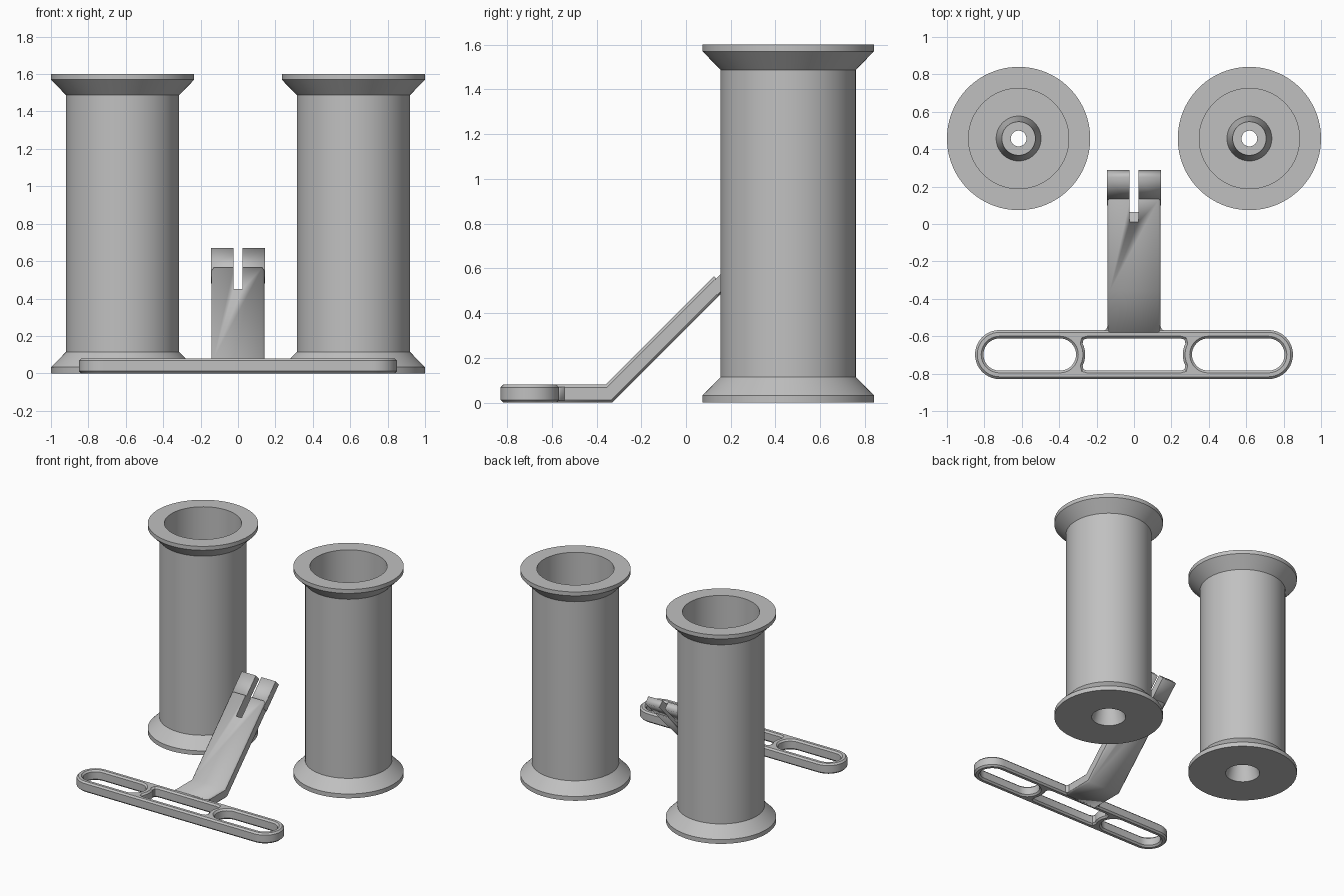
import bpy, bmesh
from math import sin, cos, pi, radians
from mathutils import Matrix, Vector

if "Cube" in bpy.data.objects:
    bpy.data.objects.remove(bpy.data.objects["Cube"])

GREY = (0.53, 0.53, 0.53, 1)
mat = bpy.data.materials.new("plain grey")
mat.use_nodes = True
mat.diffuse_color = GREY
mat.node_tree.nodes["Principled BSDF"].inputs["Base Color"].default_value = GREY


def select(ob):
    bpy.ops.object.select_all(action="DESELECT")
    ob.select_set(True)
    bpy.context.view_layer.objects.active = ob


def smooth(ob):
    select(ob)
    bpy.ops.object.shade_smooth_by_angle(angle=radians(25))


def finish(name, bm):
    bmesh.ops.remove_doubles(bm, verts=bm.verts, dist=0.0002)
    bmesh.ops.recalc_face_normals(bm, faces=bm.faces)
    me = bpy.data.meshes.new(name)
    bm.to_mesh(me)
    bm.free()
    me.materials.append(mat)
    ob = bpy.data.objects.new(name, me)
    bpy.context.collection.objects.link(ob)
    return ob


def lathe(name, profile, x, y):
    """Revolve a closed (radius, z) profile about a vertical axis."""
    bm = bmesh.new()
    vs = [bm.verts.new((r, 0, z)) for r, z in profile]
    es = [bm.edges.new((vs[i - 1], vs[i])) for i in range(len(vs))]
    bmesh.ops.spin(bm, geom=vs + es, cent=(0, 0, 0), axis=(0, 0, 1),
                   angle=2 * pi, steps=96, use_merge=True)
    bmesh.ops.translate(bm, verts=bm.verts, vec=(x, y, 0))
    ob = finish(name, bm)
    smooth(ob)
    return ob


def plate(name, outlines, thickness, chamfer, matrix):
    """Extrude outlines (inner ones become holes) with chamfered rims."""
    cu = bpy.data.curves.new(name, "CURVE")
    cu.dimensions, cu.fill_mode = "2D", "BOTH"
    cu.extrude = thickness / 2 - chamfer
    cu.bevel_depth, cu.bevel_resolution, cu.offset = chamfer, 0, -chamfer
    for pts in outlines:
        sp = cu.splines.new("POLY")
        sp.points.add(len(pts) - 1)
        for p, (a, b) in zip(sp.points, pts):
            p.co = (a, b, 0, 1)
        sp.use_cyclic_u = True
    tmp = bpy.data.objects.new(name + "_outline", cu)
    bpy.context.collection.objects.link(tmp)
    bpy.context.view_layer.update()
    me = bpy.data.meshes.new_from_object(
        tmp.evaluated_get(bpy.context.evaluated_depsgraph_get()))
    bm = bmesh.new()
    bm.from_mesh(me)
    bm.transform(matrix)
    bpy.data.objects.remove(tmp)
    bpy.data.curves.remove(cu)
    bpy.data.meshes.remove(me)
    return finish(name, bm)


def arc(cx, cy, r, start, end, steps=20):
    angles = [radians(start + (end - start) * i / steps) for i in range(steps + 1)]
    return [(cx + r * cos(a), cy + r * sin(a)) for a in angles]


def stadium(x0, x1, y, r):
    return arc(x1, y, r, -90, 90) + arc(x0, y, r, 90, 270)


# Two hollow flanged spools with a conical hub in the floor
spool = [(.042, .3), (.12, 0), (.383, 0), (.383, .033), (.302, .115),
         (.302, 1.487), (.383, 1.57), (.383, 1.6), (.268, 1.6),
         (.268, .04), (.12, .04), (.09, .3)]
for side, sx in (("left", 1), ("right", -1)):
    lathe(side + "_spool", spool, sx * .617, .457)

# Slotted base bar with rounded ends
BAR_Y = -.698
half = [(.25, -.086), (.27, -.08)] + arc(.396, 0, .135, 206, 154, 10) \
    + [(.27, .08), (.25, .086)]
middle = [(x, BAR_Y + y) for x, y in half + [(-x, -y) for x, y in half]]
bar = plate("base_bar",
            [stadium(-.719, .719, BAR_Y, .131), middle,
             stadium(.396, .719, BAR_Y, .086), stadium(-.719, -.396, BAR_Y, .086)],
            .08, .012, Matrix.Translation((0, 0, .04)))
smooth(bar)

# Bent arm and thinner tip, both drawn as (y, z) side profiles
SIDEWAYS = Matrix(((0, 0, 1, 0), (1, 0, 0, 0), (0, 1, 0, 0), (0, 0, 0, 1)))
arm = plate("bent_arm", [[(-.59, 0), (-.33, 0), (.18, .51), (.125, .565),
                          (-.36, .08), (-.59, .08)]], .284, .012, SIDEWAYS)
tip = plate("arm_tip", [[(.14, .48), (.29, .63), (.25, .67), (.1, .52)]],
            .288, .001, SIDEWAYS)

# Notch cut along the slope through arm and tip
bm = bmesh.new()
bmesh.ops.create_cube(bm, size=1)
bm.transform(Matrix.Translation((0, .04, .42)) @ Matrix.Rotation(radians(45), 4, "X")
             @ Matrix.Diagonal((.046, .7, .4, 1)) @ Matrix.Translation((0, .5, 0)))
cutter = finish("notch_cutter", bm)
cutter.hide_render = True
for ob in (arm, tip):
    mod = ob.modifiers.new("notch", "BOOLEAN")
    mod.operation, mod.solver, mod.object = "DIFFERENCE", "EXACT", cutter
    select(ob)
    bpy.ops.object.modifier_apply(modifier=mod.name)
bpy.data.objects.remove(cutter)

# Small gussets where the arm meets the bar
for side, sx in (("left", 1), ("right", -1)):
    gusset = [(sx * .13, -.58), (sx * .165, -.572), (sx * .147, -.562),
              (sx * .141, -.54), (sx * .13, -.54)]
    plate(side + "_gusset", [gusset], .06, .001, Matrix.Translation((0, 0, .04)))
